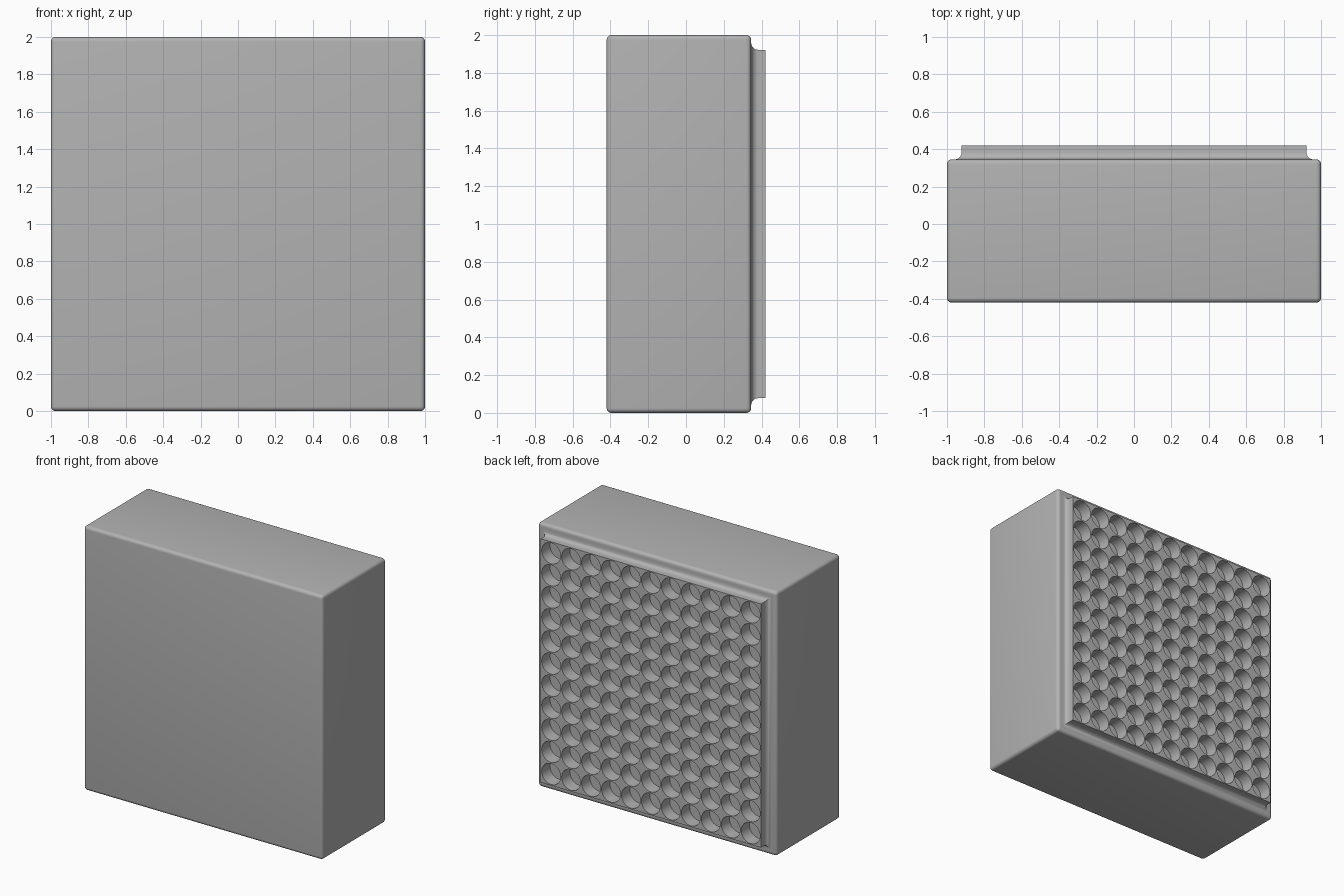
import bpy, bmesh, math
from mathutils import Matrix, Vector

cube = bpy.data.objects.get("Cube")
if cube:
    bpy.data.objects.remove(cube, do_unlink=True)

FRONT, BACK, TOP = -0.42, 0.345, 0.42   # box front, box back, panel face (y)
ROUND = 0.025                           # box edge radius
HALF = 0.922                            # panel half width
FILLET = 0.038                          # panel root fillet
COUNT, PITCH = 11, 0.167
RADIUS, DEPTH = 0.079, 0.10

grey = bpy.data.materials.new("grey")
grey.use_nodes = True
grey.diffuse_color = (0.45, 0.45, 0.45, 1)
grey.node_tree.nodes["Principled BSDF"].inputs["Base Color"].default_value = grey.diffuse_color


def make_object(name, bm):
    mesh = bpy.data.meshes.new(name)
    bm.to_mesh(mesh)
    bm.free()
    mesh.materials.append(grey)
    obj = bpy.data.objects.new(name, mesh)
    bpy.context.collection.objects.link(obj)
    return obj


# Rounded box
bm = bmesh.new()
bmesh.ops.create_cube(bm, size=1, matrix=Matrix.Translation((0, (FRONT + BACK) / 2, 1))
                      @ Matrix.Diagonal((2, BACK - FRONT, 2, 1)))
bmesh.ops.bevel(bm, geom=bm.edges[:], offset=ROUND, segments=5, profile=0.5, affect='EDGES')

# Raised back panel: step the back face inward and outward along a concave fillet
bm.normal_update()
face = max(bm.faces, key=lambda f: f.calc_center_median().y)
rings = []
for i in range(7):
    a = math.pi / 2 * i / 6
    rings.append((HALF + FILLET * (1 - math.sin(a)), BACK + FILLET * (1 - math.cos(a))))
rings.append((HALF, TOP))
for half, y in rings:
    face = bmesh.ops.extrude_discrete_faces(bm, faces=[face])["faces"][0]
    for v in face.verts:
        v.co = Vector((math.copysign(half, v.co.x), y, 1 + math.copysign(half, v.co.z - 1)))
body = make_object("box_with_socket_panel", bm)

# Grid of round sockets
bm = bmesh.new()
mid = (COUNT - 1) / 2
for i in range(COUNT):
    for j in range(COUNT):
        place = Matrix.Translation(((i - mid) * PITCH, TOP, 1 + (j - mid) * PITCH))
        bmesh.ops.create_cone(bm, cap_ends=True, segments=32, radius1=RADIUS, radius2=RADIUS,
                              depth=2 * DEPTH, matrix=place @ Matrix.Rotation(math.pi / 2, 4, 'X'))
cutter = make_object("socket_cutter", bm)
cutter.hide_render = True

cut = body.modifiers.new("sockets", 'BOOLEAN')
cut.operation = 'DIFFERENCE'
cut.solver = 'EXACT'
cut.object = cutter
bpy.ops.object.select_all(action='DESELECT')
bpy.context.view_layer.objects.active = body
body.select_set(True)
bpy.ops.object.modifier_apply(modifier=cut.name)
bpy.data.objects.remove(cutter, do_unlink=True)
bpy.ops.object.shade_smooth_by_angle(angle=math.radians(35))
